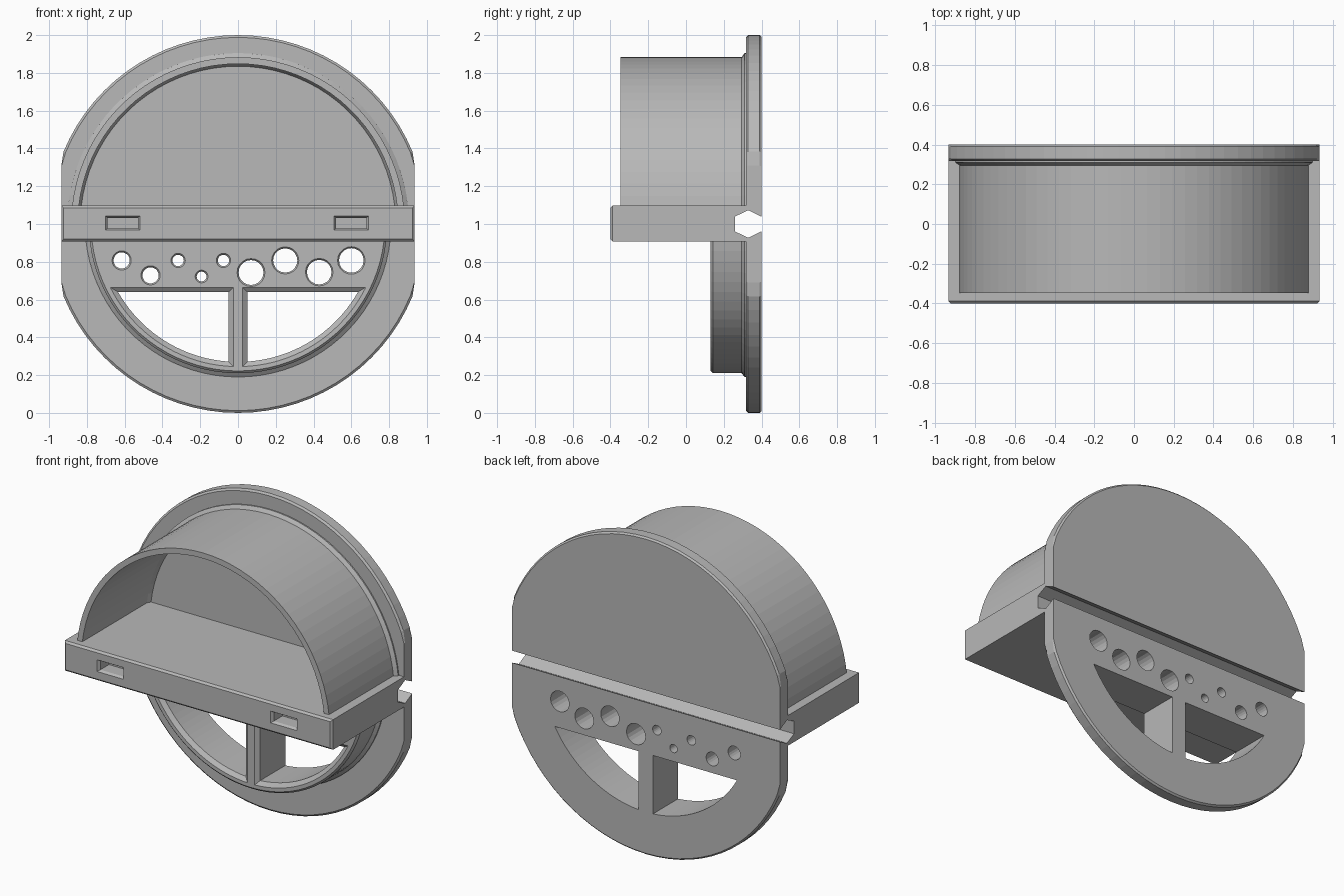
import bpy
import bmesh
from math import sin, cos, asin, acos, pi

cube = bpy.data.objects.get("Cube")
if cube:
    bpy.data.objects.remove(cube, do_unlink=True)

grey = bpy.data.materials.new("plain grey")
grey.use_nodes = True
colour = (0.48, 0.48, 0.48, 1)
grey.diffuse_color = colour
grey.node_tree.nodes["Principled BSDF"].inputs["Base Color"].default_value = colour


def add_loft(bm, sections):
    """Skin closed (x, z) outlines placed at successive y positions."""
    rings = [[bm.verts.new((x, y, z)) for x, z in pts] for y, pts in sections]
    n = len(rings[0])
    for a, b in zip(rings, rings[1:]):
        for i in range(n):
            j = (i + 1) % n
            bm.faces.new((a[i], a[j], b[j], b[i]))
    bm.faces.new(rings[0])
    bm.faces.new(rings[-1])


def solid(name, lofts):
    bm = bmesh.new()
    for sections in lofts:
        add_loft(bm, sections)
    bmesh.ops.recalc_face_normals(bm, faces=bm.faces[:])
    mesh = bpy.data.meshes.new(name)
    bm.to_mesh(mesh)
    bm.free()
    mesh.materials.append(grey)
    obj = bpy.data.objects.new(name, mesh)
    bpy.context.scene.collection.objects.link(obj)
    return obj


def carve(obj, cutters):
    for cutter in cutters:
        mod = obj.modifiers.new("cut", 'BOOLEAN')
        mod.operation = 'DIFFERENCE'
        mod.solver = 'EXACT'
        mod.object = cutter
    bpy.context.view_layer.update()
    graph = bpy.context.evaluated_depsgraph_get()
    mesh = bpy.data.meshes.new_from_object(obj.evaluated_get(graph))
    obj.modifiers.clear()
    obj.data = mesh


def arc(r, a, b, n=40):
    return [(r * cos(a + (b - a) * i / n), 1 + r * sin(a + (b - a) * i / n))
            for i in range(n + 1)]


def segment(r, chord, upper):
    """Circle segment on one side of a horizontal chord."""
    a = asin((chord - 1) / r)
    return arc(r, a, pi - a) if upper else arc(r, pi - a, 2 * pi + a)


def rect(x, z, w, h):
    return [(x - w, z - h), (x + w, z - h), (x + w, z + h), (x - w, z + h)]


def circle(x, z, r, n=20):
    return [(x + r * cos(2 * pi * i / n), z + r * sin(2 * pi * i / n)) for i in range(n)]


def disc(r):
    return [(max(-0.935, min(0.935, x)), z) for x, z in arc(r, 0, 2 * pi, 80)[:-1]]


def window(side, d):
    """Quarter-moon opening; d widens it all round."""
    r, bar, top = 0.73 + d, 0.05 - d, 0.64 + d
    pts = arc(r, -acos(bar / r), asin((top - 1) / r), 20) + [(bar, top)]
    return [(side * x, z) for x, z in pts]


# Cutters
windows = solid("window_cutter", [
    [(0.11, window(s, 0.025)), (0.13, window(s, 0.025)),
     (0.15, window(s, 0)), (0.45, window(s, 0))] for s in (-1, 1)])

hole_list = [(-0.616, 0.807, 0.043), (-0.463, 0.728, 0.043), (-0.317, 0.807, 0.03),
             (-0.193, 0.722, 0.026), (-0.077, 0.807, 0.03), (0.069, 0.743, 0.066),
             (0.25, 0.807, 0.064), (0.43, 0.745, 0.065), (0.6, 0.807, 0.065)]
holes = solid("hole_cutter", [
    [(0.11, circle(x, z, r + 0.008)), (0.13, circle(x, z, r + 0.008)),
     (0.14, circle(x, z, r)), (0.45, circle(x, z, r))] for x, z, r in hole_list])

slots = solid("slot_cutter", [
    [(-0.42, rect(x, 1.005, 0.092, 0.037)), (-0.4, rect(x, 1.005, 0.092, 0.037)),
     (-0.385, rect(x, 1.005, 0.08, 0.028)), (-0.3, rect(x, 1.005, 0.08, 0.028))]
    for x in (-0.61, 0.6)])

# Dovetail groove running across the back
groove = solid("groove_cutter", [
    [(0.26, rect(0, 1, 1.1, 0.04)), (0.33, rect(0, 1, 1.1, 0.073)),
     (0.4, rect(0, 1, 1.1, 0.038)), (0.42, rect(0, 1, 1.1, 0.028))]])

# Round back plate with trimmed sides
back_plate = solid("back_plate", [
    [(0.318, disc(0.988)), (0.328, disc(1)), (0.39, disc(1)), (0.4, disc(0.99))]])
carve(back_plate, [groove, windows, holes])

# Arched hood, open at the front
hood = solid("hood", [
    [(y, segment(r, 1.085, True)) for y, r in
     ((-0.347, 0.883), (0.295, 0.883), (0.31, 0.905), (0.33, 0.905))]])
hood_cut = solid("hood_cutter", [
    [(y, segment(r, 1.03, True)) for y, r in
     ((-0.4, 0.848), (0.295, 0.848), (0.318, 0.835), (0.36, 0.835))]])
carve(hood, [hood_cut])

# Shelf with two shallow slots in its front edge
shelf = solid("shelf", [
    [(-0.4, rect(0, 1.003, 0.923, 0.083)), (-0.388, rect(0, 1.003, 0.935, 0.095)),
     (0.33, rect(0, 1.003, 0.935, 0.095))]])
carve(shelf, [groove, slots])

# Lower half drum with windows and round holes
lower_drum = solid("lower_drum", [
    [(y, segment(r, 0.915, False)) for y, r in
     ((0.13, 0.778), (0.142, 0.79), (0.295, 0.79), (0.31, 0.81), (0.33, 0.81))]])
carve(lower_drum, [windows, holes])

for cutter in (windows, holes, slots, groove, hood_cut):
    bpy.data.objects.remove(cutter, do_unlink=True)
